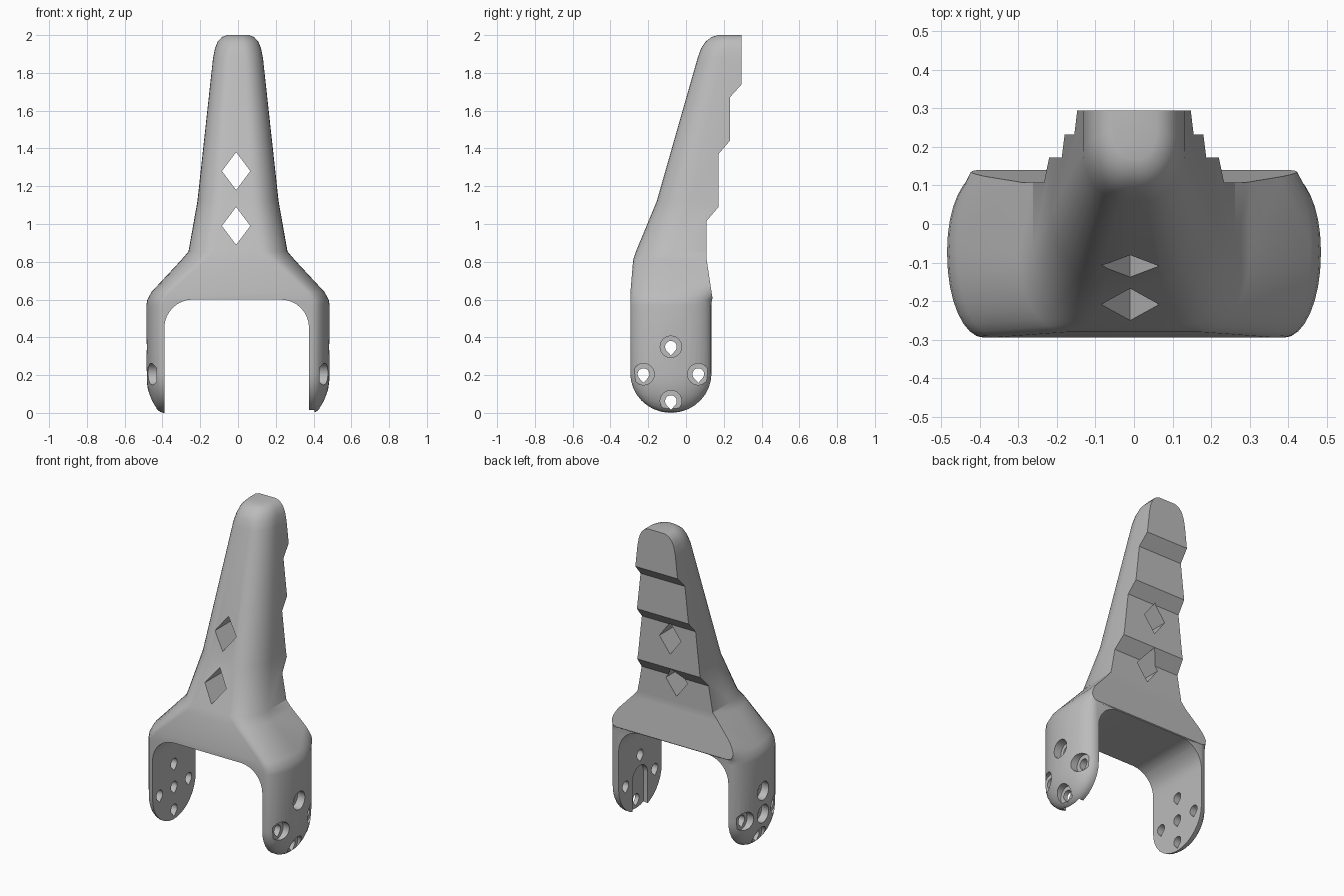
import bpy, bmesh, math

cube = bpy.data.objects.get("Cube")
if cube:
    bpy.data.objects.remove(cube, do_unlink=True)

STEPS = 8


def make_object(name, rings):
    """Skin a stack of matching rings into a closed solid."""
    bm = bmesh.new()
    loops = [[bm.verts.new(p) for p in ring] for ring in rings]
    n = len(loops[0])
    for a, b in zip(loops, loops[1:]):
        for i in range(n):
            j = (i + 1) % n
            bm.faces.new((a[i], a[j], b[j], b[i]))
    bm.faces.new(loops[0][::-1])
    bm.faces.new(loops[-1])
    bmesh.ops.recalc_face_normals(bm, faces=bm.faces)
    mesh = bpy.data.meshes.new(name)
    bm.to_mesh(mesh)
    bm.free()
    obj = bpy.data.objects.new(name, mesh)
    bpy.context.collection.objects.link(obj)
    return obj


def arc(cx, cy, rx, ry, start, end, steps=STEPS):
    angles = [math.radians(start + (end - start) * i / steps) for i in range(steps + 1)]
    return [(cx + rx * math.cos(a), cy + ry * math.sin(a)) for a in angles]


def section(z, w, front, back, rx, ry, bx, by):
    """Symmetric cross-section with elliptical front and back corners."""
    half = arc(w - rx, front + ry, rx, ry, -90, 0)
    half += arc(w - bx, back - by, bx, by, 0, 90)
    return [(x, y, z) for x, y in half] + [(-x, y, z) for x, y in reversed(half)]


def select_only(obj):
    bpy.ops.object.select_all(action='DESELECT')
    obj.select_set(True)
    bpy.context.view_layer.objects.active = obj


def cut(body, points, axis, lo, hi):
    """Subtract a prism whose outline is drawn across the given axis."""
    if axis == 'x':
        rings = [[(d, u, v) for u, v in points] for d in (lo, hi)]
    else:
        rings = [[(u, d, v) for u, v in points] for d in (lo, hi)]
    cutter = make_object("cutter", rings)
    cutter.hide_render = True
    mod = body.modifiers.new("cut", 'BOOLEAN')
    mod.operation = 'DIFFERENCE'
    mod.solver = 'EXACT'
    mod.object = cutter
    select_only(body)
    bpy.ops.object.modifier_apply(modifier=mod.name)
    bpy.data.objects.remove(cutter, do_unlink=True)


# Rounded feet, straight legs, sloping shoulders and tapering neck
FRONT, BACK, MID, INNER = -0.295, 0.135, -0.08, 0.39
rings = []
for i in range(9):
    t = math.radians(86 * (1 - i / 8))
    c = math.cos(t)
    h = 0.215 * c
    rings.append(section(0.21 * (1 - math.sin(t)), INNER + 0.095 * c,
                         MID - h, MID + h, 0.095 * c, h, 0.095 * c, h * 0.93))
profile = [
    # z, half width, front, back, front corner, back corner
    (0.57, 0.485, FRONT, BACK, 0.095, 0.215, 0.095, 0.2),
    (0.60, 0.48, FRONT, 0.137, 0.095, 0.215, 0.09, 0.2),
    (0.64, 0.458, -0.294, 0.17, 0.1, 0.21, 0.075, 0.22),
    (0.81, 0.30, -0.28, 0.33, 0.13, 0.2, 0.02, 0.05),
    (0.855, 0.262, -0.265, 0.34, 0.14, 0.2, 0.02, 0.03),
    (1.12, 0.215, -0.155, 0.34, 0.14, 0.18, 0.02, 0.03),
    (1.88, 0.132, 0.062, 0.34, 0.1, 0.13, 0.02, 0.03),
    (1.93, 0.122, 0.08, 0.34, 0.1, 0.13, 0.02, 0.03),
    (1.965, 0.108, 0.103, 0.34, 0.09, 0.12, 0.02, 0.03),
    (1.99, 0.085, 0.135, 0.34, 0.07, 0.1, 0.02, 0.03),
    (2.0, 0.058, 0.17, 0.34, 0.045, 0.07, 0.02, 0.03),
]
rings += [section(*row) for row in profile]
body = make_object("forked_bracket", rings)

# Stepped flat back
back_steps = [(0.7, 2.2), (0.295, 2.2), (0.295, 1.74), (0.232, 1.67), (0.232, 1.44),
              (0.172, 1.37), (0.172, 1.09), (0.108, 1.015), (0.108, 0.82),
              (0.142, 0.595), (0.7, 0.595)]
cut(body, back_steps, 'x', -1, 1)

# Arched opening between the legs
opening = [(0.376, -0.3)] + arc(0.226, 0.45, 0.15, 0.15, 0, 90)
opening += arc(-0.24, 0.45, 0.15, 0.15, 90, 180) + [(-INNER, -0.3)]
cut(body, opening, 'y', -1, 1)

# Diamond windows
for z in (0.99, 1.28):
    cut(body, [(-0.085, z), (-0.01, z - 0.1), (0.065, z), (-0.01, z + 0.1)], 'y', -1, 1)

# Shallow slot inside the left leg
slot = arc(MID, 0.205, 0.075, 0.075, 0, 180, 16) + [(MID - 0.075, -0.2), (MID + 0.075, -0.2)]
cut(body, slot, 'x', 0.2, 0.405)

# Teardrop bolt holes with round counterbores on the outside of each leg
bolts = [(MID, 0.35), (MID - 0.145, 0.205), (MID + 0.145, 0.205), (MID, 0.062)]
for side in (-1, 1):
    for y, z in bolts + ([(MID, 0.205)] if side < 0 else []):
        hole = arc(y, z, 0.031, 0.031, -40, 220, 16) + [(y, z - 0.046)]
        bore = arc(y, z, 0.057, 0.057, 0, 345, 23)
        cut(body, hole, 'x', *sorted((side * 0.3, side * 0.7)))
        cut(body, bore, 'x', *sorted((side * 0.432, side * 0.7)))

# Single grey finish
grey = bpy.data.materials.new("plain_grey")
grey.use_nodes = True
colour = (0.5, 0.5, 0.5, 1)
grey.diffuse_color = colour
grey.node_tree.nodes["Principled BSDF"].inputs["Base Color"].default_value = colour
body.data.materials.clear()
body.data.materials.append(grey)
for face in body.data.polygons:
    face.material_index = 0

select_only(body)
bpy.ops.object.shade_smooth_by_angle(angle=math.radians(30))
